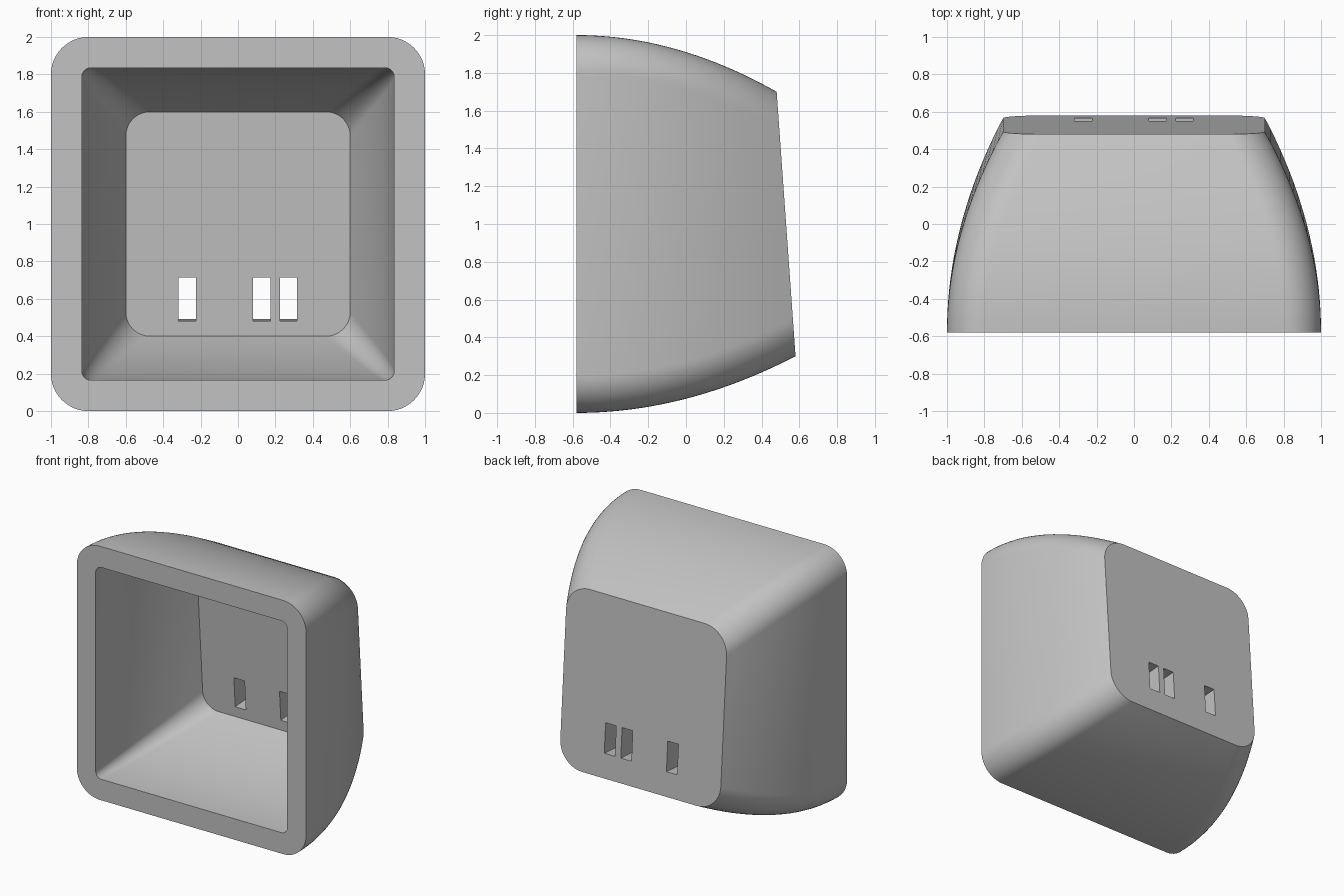
import bpy, bmesh, math
from mathutils import Matrix

if "Cube" in bpy.data.objects:
    bpy.data.objects.remove(bpy.data.objects["Cube"], do_unlink=True)

FRONT = -0.58
TILT = 0.1 / 1.4          # lean of the back plate
WALL = 0.147              # back plate thickness
STEPS, ARC = 20, 12

grey = bpy.data.materials.new("light grey")
grey.use_nodes = True
colour = (0.54, 0.54, 0.54, 1)
grey.diffuse_color = colour
grey.node_tree.nodes["Principled BSDF"].inputs["Base Color"].default_value = colour


def back_y(z):
    return 0.58 - TILT * (z - 0.3)


def rounded_square(half, radius):
    pts = []
    for quarter in range(4):
        mid = math.radians(45 + 90 * quarter)
        cx = math.copysign(half - radius, math.cos(mid))
        cz = math.copysign(half - radius, math.sin(mid))
        for i in range(ARC + 1):
            a = math.radians(90 * quarter + 90 * i / ARC)
            pts.append((cx + radius * math.cos(a), cz + radius * math.sin(a)))
    return pts


def bridge(bm, a, b):
    n = len(a)
    for i in range(n):
        j = (i + 1) % n
        bm.faces.new((a[i], a[j], b[j], b[i]))


def curved_loft(bm, half0, half1, rad0, rad1, inset):
    """Square sections shrinking along a parabola and leaning towards the back."""
    rings = []
    for s in range(STEPS + 1):
        t = s / STEPS
        half = half0 + (half1 - half0) * t * t
        ring = []
        for x, z in rounded_square(half, rad0 + (rad1 - rad0) * t):
            end = back_y(1 + z * half1 / half) - inset
            ring.append(bm.verts.new((x, FRONT + t * (end - FRONT), 1 + z)))
        rings.append(ring)
    for a, b in zip(rings, rings[1:]):
        bridge(bm, a, b)
    bm.faces.new(rings[-1])
    return rings[0]


def finish(bm, name):
    bmesh.ops.recalc_face_normals(bm, faces=bm.faces)
    mesh = bpy.data.meshes.new(name)
    bm.to_mesh(mesh)
    bm.free()
    obj = bpy.data.objects.new(name, mesh)
    bpy.context.collection.objects.link(obj)
    mesh.materials.append(grey)
    return obj


# Hollow housing: outer skin, inner cavity and the flat front rim
bm = bmesh.new()
outer = curved_loft(bm, 1.0, 0.7, 0.2, 0.2, 0)
inner = curved_loft(bm, 0.835, 0.6, 0.05, 0.13, WALL)
bridge(bm, outer, inner)
housing = finish(bm, "housing")

# Three slots square to the leaning back plate
bm = bmesh.new()
slot_z = 0.603
for x in (-0.272, 0.126, 0.27):
    place = (Matrix.Translation((x, back_y(slot_z) - WALL / 2, slot_z))
             @ Matrix.Rotation(math.atan(TILT), 4, 'X')
             @ Matrix.Diagonal((0.093, 0.4, 0.235, 1)))
    bmesh.ops.create_cube(bm, size=1, matrix=place)
cutter = finish(bm, "slot_cutter")
cutter.hide_render = True

cut = housing.modifiers.new("slots", 'BOOLEAN')
cut.operation = 'DIFFERENCE'
cut.solver = 'EXACT'
cut.object = cutter
for o in bpy.context.selected_objects:
    o.select_set(False)
bpy.context.view_layer.objects.active = housing
housing.select_set(True)
bpy.ops.object.modifier_apply(modifier=cut.name)
bpy.data.objects.remove(cutter, do_unlink=True)
bpy.ops.object.shade_smooth_by_angle(angle=math.radians(30))
